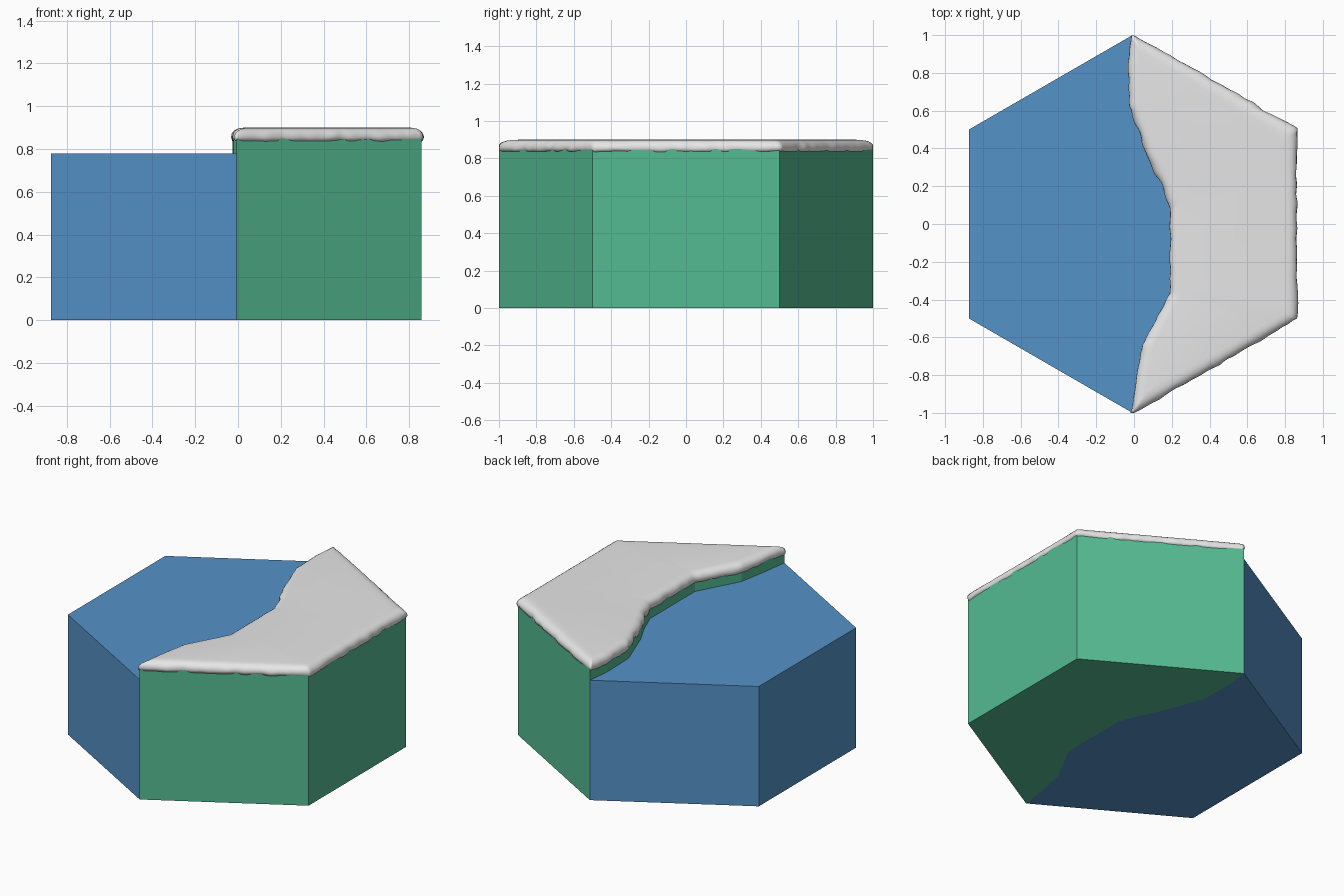
import bpy
import bmesh
import math
from mathutils import Vector, noise

cube = bpy.data.objects.get("Cube")
if cube:
    bpy.data.objects.remove(cube)


def material(name, rgb):
    mat = bpy.data.materials.new(name)
    mat.use_nodes = True
    colour = (*rgb, 1)
    mat.diffuse_color = colour
    bsdf = mat.node_tree.nodes["Principled BSDF"]
    bsdf.inputs["Base Color"].default_value = colour
    bsdf.inputs["Roughness"].default_value = 0.8
    return mat


BLUE = material("water blue", (0.09, 0.29, 0.58))
GREEN = material("land green", (0.09, 0.5, 0.29))
WHITE = material("snow white", (0.8, 0.8, 0.8))

CX = -0.008
WATER_TOP, LAND_TOP, SNOW_TOP = 0.78, 0.85, 0.9

# Hexagon corners, counter-clockwise from the front tip
HEX = [Vector((CX + math.cos(a), math.sin(a)))
       for a in (math.radians(-90 + 60 * i) for i in range(6))]

# Shoreline running from the back tip to the front tip
SHORE = [Vector(p) for p in (
    (-0.025, 0.85), (-0.02, 0.62), (0.075, 0.36), (0.145, 0.22),
    (0.195, 0.09), (0.195, -0.37), (0.05, -0.64), (0.015, -0.83))]


def build(name, bm, mat):
    bmesh.ops.recalc_face_normals(bm, faces=bm.faces)
    mesh = bpy.data.meshes.new(name)
    bm.to_mesh(mesh)
    bm.free()
    obj = bpy.data.objects.new(name, mesh)
    bpy.context.collection.objects.link(obj)
    mesh.materials.append(mat)
    return obj


def prism(name, outline, height, mat):
    bm = bmesh.new()
    base = bm.faces.new([bm.verts.new((p.x, p.y, 0)) for p in outline])
    top = bmesh.ops.extrude_face_region(bm, geom=[base])["geom"]
    bmesh.ops.translate(bm, vec=(0, 0, height),
                        verts=[v for v in top if isinstance(v, bmesh.types.BMVert)])
    # Extruding keeps or drops the base face; make sure the bottom is closed
    bmesh.ops.holes_fill(bm, edges=[e for e in bm.edges if e.is_boundary])
    return build(name, bm, mat)


land_outline = HEX[:4] + SHORE
water_outline = HEX[3:] + HEX[:1] + SHORE[::-1]
prism("water_block", water_outline, WATER_TOP, BLUE)
prism("land_block", land_outline, LAND_TOP, GREEN)


def inset(outline, distance):
    """Move every side of a counter-clockwise outline inward."""
    result = []
    for i, p in enumerate(outline):
        a = (p - outline[i - 1]).normalized()
        b = (outline[(i + 1) % len(outline)] - p).normalized()
        na, nb = Vector((-a.y, a.x)), Vector((-b.y, b.x))
        result.append(p + (na + nb) * distance / (1 + na.dot(nb)))
    return result


# Snow blanket: stacked rings with a rounded, slightly lumpy rim
STEP = 0.02
counts = [max(2, round((land_outline[(i + 1) % len(land_outline)] - p).length / STEP))
          for i, p in enumerate(land_outline)]
RIM = [(0.02, -0.015), (0.0, -0.013), (-0.006, 0.005), (-0.003, 0.022),
       (0.006, 0.035), (0.02, 0.044), (0.035, 0.048), (0.055, 0.05)]

bm = bmesh.new()
rings = []
for distance, lift in RIM:
    corners = inset(land_outline, distance)
    fade = max(0, 1 - max(0, lift) / 0.05)
    ring = []
    for i, (p, n) in enumerate(zip(corners, counts)):
        q = corners[(i + 1) % len(corners)]
        for k in range(n):
            s = p.lerp(q, k / n)
            lump = noise.noise_vector(Vector((s.x, s.y, lift)) * 14) * 0.01 * fade
            # Keep the two sharp tips inside the hexagon
            y = max(-1, min(1, s.y + lump.y))
            ring.append(bm.verts.new((s.x + lump.x, y, LAND_TOP + lift + lump.z * 0.4)))
    rings.append(ring)

for low, high in zip(rings, rings[1:]):
    for i in range(len(low)):
        bm.faces.new((low[i - 1], low[i], high[i], high[i - 1]))
bm.faces.new(rings[0][::-1])
bm.faces.new(rings[-1])
snow = build("snow_blanket", bm, WHITE)
for face in snow.data.polygons:
    face.use_smooth = True
